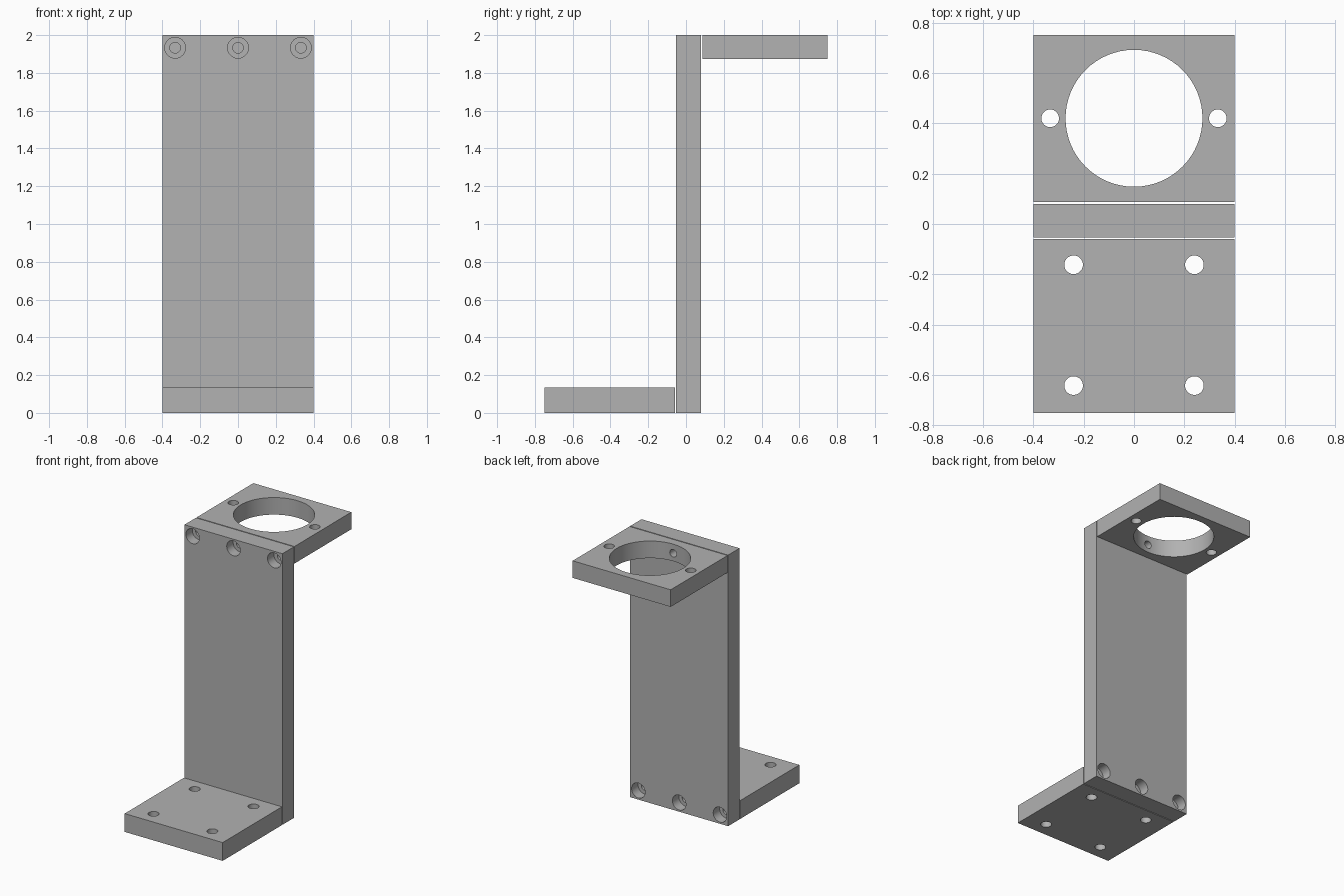
import bpy
import math
from mathutils import Matrix

cube = bpy.data.objects.get("Cube")
if cube:
    bpy.data.objects.remove(cube, do_unlink=True)

grey = bpy.data.materials.new("plain_grey")
grey.use_nodes = True
grey.diffuse_color = (0.445, 0.445, 0.445, 1)
grey.node_tree.nodes["Principled BSDF"].inputs["Base Color"].default_value = grey.diffuse_color

HALF_WIDTH = 0.4
SCREW_X = (-0.333, 0, 0.333)
TOP_Z, LOW_Z = 1.933, 0.067      # screw rows
BORE, SHANK = 0.055, 0.028       # counterbore and screw radii
FRONT, BACK = -0.053, 0.08       # faces of the upright


def drill(plate, centre, radius, depth, axis):
    """Cut a round hole centred on a point, along y or z."""
    turn = Matrix.Rotation(math.pi / 2, 4, "X") if axis == "y" else Matrix()
    bpy.ops.mesh.primitive_cylinder_add(vertices=64, radius=radius, depth=depth)
    cutter = bpy.context.object
    cutter.matrix_world = Matrix.Translation(centre) @ turn
    cutter.hide_render = True
    mod = plate.modifiers.new("hole", "BOOLEAN")
    mod.operation, mod.solver, mod.object = "DIFFERENCE", "EXACT", cutter
    bpy.context.view_layer.objects.active = plate
    bpy.ops.object.modifier_apply(modifier=mod.name)
    bpy.data.objects.remove(cutter, do_unlink=True)


def make_plate(name, y0, y1, z0, z1):
    """A rectangular plate across the full width."""
    bpy.ops.mesh.primitive_cube_add(size=1)
    plate = bpy.context.object
    plate.name = name
    size = Matrix.Diagonal((2 * HALF_WIDTH, y1 - y0, z1 - z0, 1))
    plate.data.transform(Matrix.Translation((0, (y0 + y1) / 2, (z0 + z1) / 2)) @ size)
    plate.data.materials.append(grey)
    return plate


# Upright with counterbored screw holes at both ends
upright = make_plate("upright_plate", FRONT, BACK, 0, 2)
for z, face in ((TOP_Z, FRONT), (LOW_Z, BACK)):
    for x in SCREW_X:
        drill(upright, (x, face, z), BORE, 0.15, "y")
        drill(upright, (x, 0, z), SHANK, 0.5, "y")

# Top plate with a large ring opening, two side holes and screw holes
top = make_plate("top_plate", 0.087, 0.75, 1.874, 2)
drill(top, (0, 0.42, 1.94), 0.272, 0.5, "z")
for x in (-0.333, 0.333):
    drill(top, (x, 0.42, 1.94), 0.035, 0.5, "z")
for x in SCREW_X:
    drill(top, (x, 0.1, TOP_Z), SHANK, 0.36, "y")

# Base plate with four mounting holes and screw holes
base = make_plate("base_plate", -0.75, -0.059, 0, 0.135)
for x in (-0.24, 0.24):
    for y in (-0.162, -0.642):
        drill(base, (x, y, 0.07), 0.037, 0.5, "z")
for x in SCREW_X:
    drill(base, (x, -0.07, LOW_Z), SHANK, 0.36, "y")

# Smooth hole walls, sharp plate edges
bpy.ops.object.select_all(action="DESELECT")
for plate in (upright, top, base):
    plate.select_set(True)
bpy.context.view_layer.objects.active = upright
bpy.ops.object.shade_smooth_by_angle(angle=math.radians(30))
